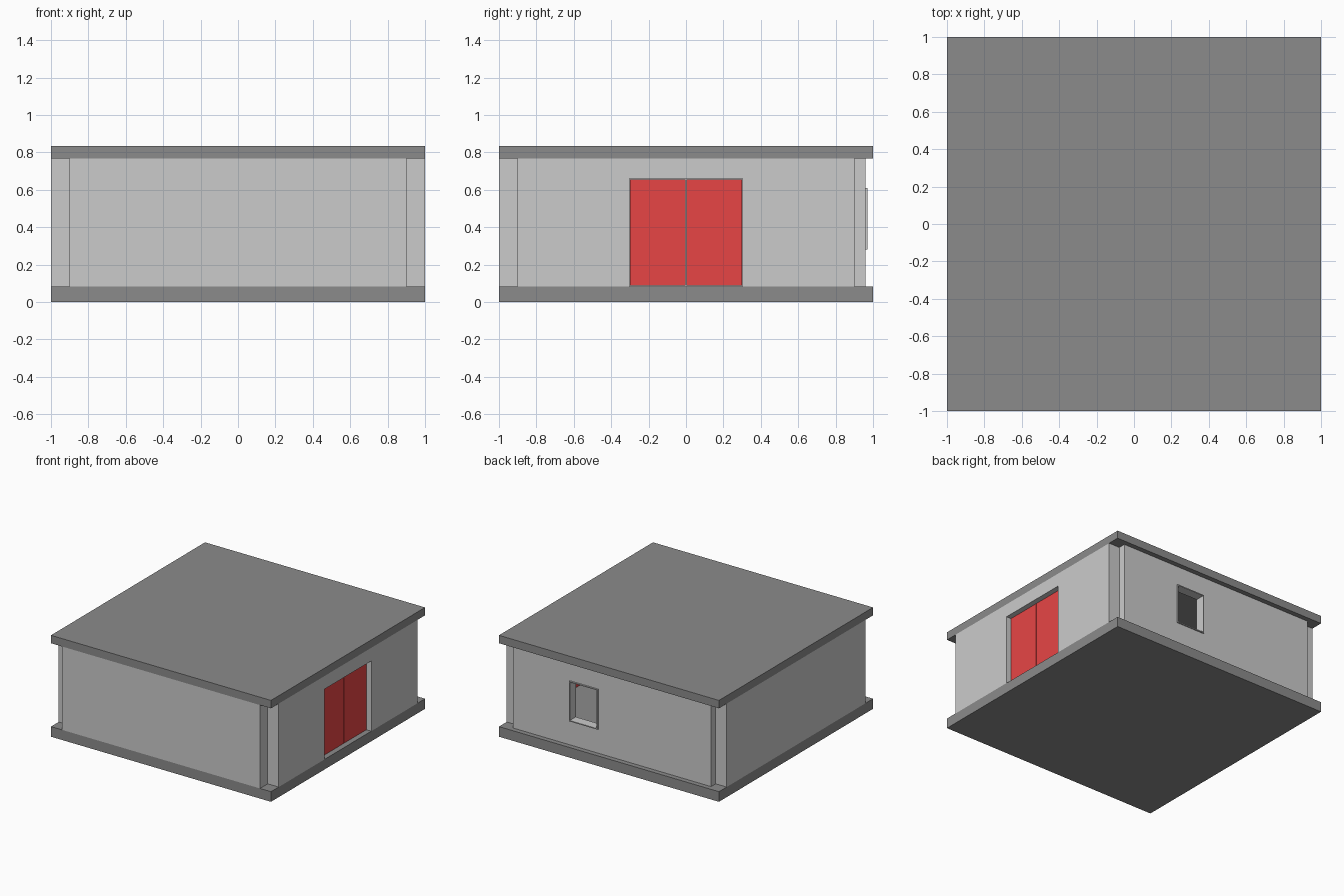
import bpy

if "Cube" in bpy.data.objects:
    bpy.data.objects.remove(bpy.data.objects["Cube"])

BASE_TOP, ROOF_BOTTOM, ROOF_TOP = 0.083, 0.768, 0.833
DOOR_TOP = 0.66


def material(name, color):
    m = bpy.data.materials.new(name)
    m.diffuse_color = color
    m.use_nodes = True
    m.node_tree.nodes["Principled BSDF"].inputs["Base Color"].default_value = m.diffuse_color
    return m


def box(name, x, y, z, mat=None):
    """Box from (min, max) ranges on each axis."""
    bpy.ops.mesh.primitive_cube_add(size=1, location=[sum(r) / 2 for r in (x, y, z)])
    ob = bpy.context.object
    ob.name = name
    ob.scale = [r[1] - r[0] for r in (x, y, z)]
    bpy.ops.object.transform_apply(location=False, rotation=False, scale=True)
    if mat:
        ob.data.materials.append(mat)
    return ob


def cut(target, name, x, y, z):
    """Cut a box-shaped opening."""
    cutter = box(name, x, y, z)
    cutter.hide_render = True
    cutter.hide_set(True)
    mod = target.modifiers.new("opening", 'BOOLEAN')
    mod.operation = 'DIFFERENCE'
    mod.solver = 'EXACT'
    mod.object = cutter
    bpy.context.view_layer.objects.active = target
    bpy.ops.object.modifier_apply(modifier=mod.name)
    bpy.data.objects.remove(cutter)


dark = material("dark_grey", (0.26, 0.26, 0.26, 1))
red = material("door_red", (0.8, 0.06, 0.06, 1))
wall_z = (BASE_TOP, ROOF_BOTTOM)

# Floor and roof slabs
box("floor_slab", (-1, 1), (-1, 1), (0, BASE_TOP), dark)
box("roof_slab", (-1, 1), (-1, 1), (ROOF_BOTTOM, ROOF_TOP), dark)

# Walls, leaving a square notch at every corner
box("front_wall", (-0.9, 0.9), (-1, -0.9), wall_z)
box("left_wall", (-1, -0.9), (-0.9, 0.9), wall_z)
right_wall = box("right_wall", (0.9, 1), (-0.9, 0.9), wall_z)
back_wall = box("back_wall", (-0.9, 0.9), (0.9, 0.96), wall_z)

# Double door, recessed in the right wall
cut(right_wall, "door_cutter", (0.8, 1.1), (-0.302, 0.302), (0, DOOR_TOP))
for name, y in (("door_left", (-0.3, -0.002)), ("door_right", (0.002, 0.3))):
    box(name, (0.92, 0.96), y, (BASE_TOP + 0.004, DOOR_TOP - 0.004), red)

# Open window with a thin frame that stands proud of the back wall
wx, wz, t = (0.125, 0.385), (0.28, 0.61), 0.008
cut(back_wall, "window_cutter", (wx[0] + t / 2, wx[1] - t / 2), (0.8, 1.1),
    (wz[0] + t / 2, wz[1] - t / 2))
frame = box("window_frame", wx, (0.892, 0.97), wz)
cut(frame, "frame_cutter", (wx[0] + t, wx[1] - t), (0.8, 1.1), (wz[0] + t, wz[1] - t))
